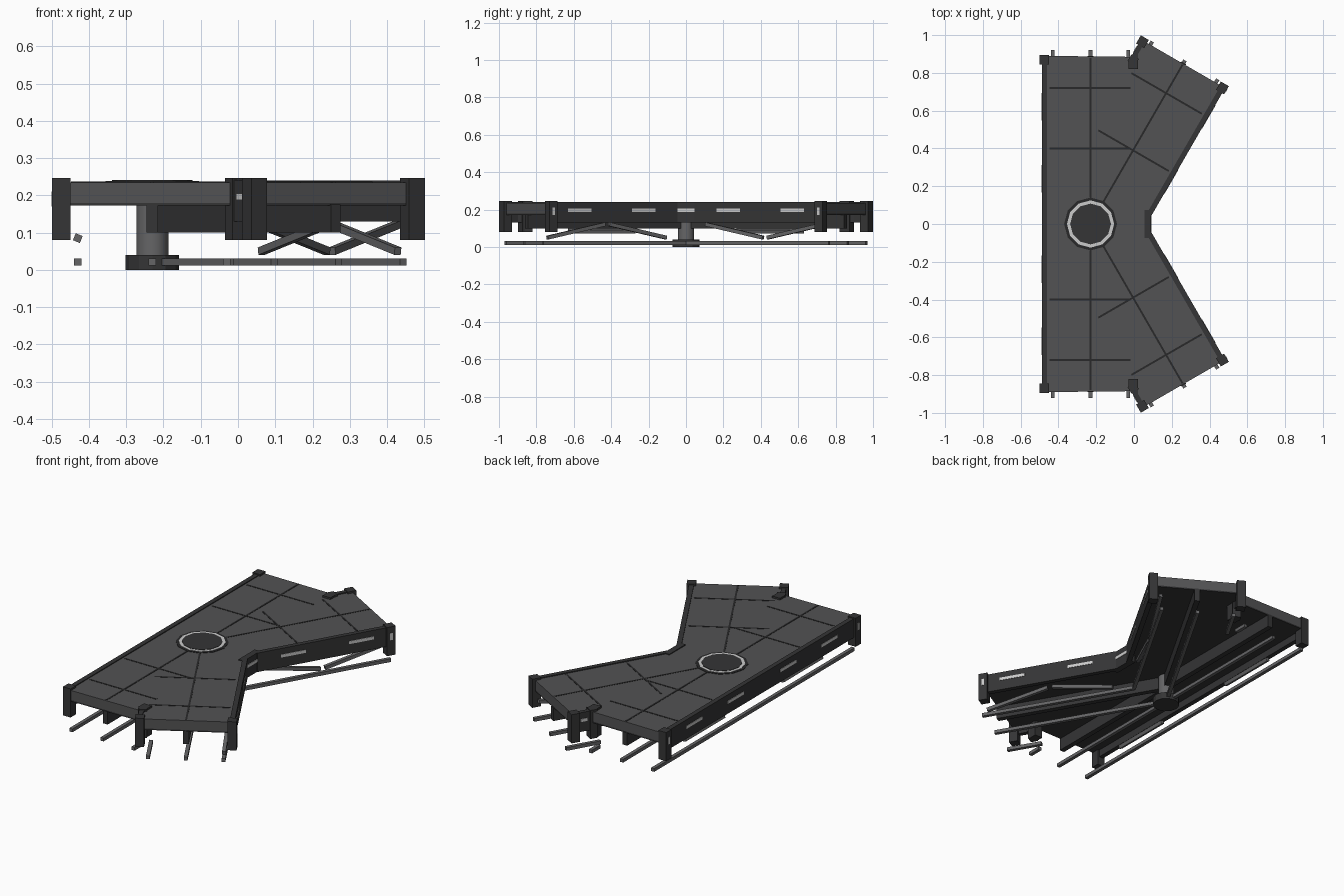
import bpy, bmesh, math
from mathutils import Matrix, Vector

if "Cube" in bpy.data.objects:
    bpy.data.objects.remove(bpy.data.objects["Cube"])


def mat(name, v):
    m = bpy.data.materials.new(name)
    m.diffuse_color = (v, v, v * 1.03, 1)
    m.use_nodes = True
    m.node_tree.nodes["Principled BSDF"].inputs["Base Color"].default_value = m.diffuse_color
    return m


DECK, DARK, BLACK = mat("deck_grey", .085), mat("dark_grey", .035), mat("seam_black", .022)
STEEL, LIGHT = mat("steel", .13), mat("light_strip", .62)
HUB = Vector((-.23, 0, 0))


def finish(bm, name, m):
    bmesh.ops.recalc_face_normals(bm, faces=bm.faces)
    me = bpy.data.meshes.new(name)
    bm.to_mesh(me)
    bm.free()
    me.materials.append(m)
    ob = bpy.data.objects.new(name, me)
    bpy.context.collection.objects.link(ob)
    return ob


def box(name, m, frame, l, w, z, pitch=0, roll=0):
    """Box from (low, high) ranges along the arm, across it and in height."""
    mid = Vector(((l[0] + l[1]) / 2, (w[0] + w[1]) / 2, (z[0] + z[1]) / 2))
    size = (l[1] - l[0], w[1] - w[0], z[1] - z[0], 1)
    rot = Matrix.Rotation(pitch, 4, 'Y') @ Matrix.Rotation(roll, 4, 'X')
    bm = bmesh.new()
    bmesh.ops.create_cube(bm, size=1, matrix=frame @ Matrix.Translation(mid) @ rot @ Matrix.Diagonal(size))
    return finish(bm, name, m)


def cyl(name, m, r, z0, z1, n):
    bm = bmesh.new()
    bmesh.ops.create_cone(bm, cap_ends=True, segments=n, radius1=r, radius2=r, depth=z1 - z0,
                          matrix=Matrix.Translation(HUB + Vector((0, 0, (z0 + z1) / 2))))
    return finish(bm, name, m)


def slab(name, m, pts, z0, z1):
    bm = bmesh.new()
    f = bm.faces.new([bm.verts.new((x, y, z0)) for x, y in pts])
    r = bmesh.ops.extrude_face_region(bm, geom=[f])
    bmesh.ops.translate(bm, vec=(0, 0, z1 - z0), verts=[v for v in r['geom'] if isinstance(v, bmesh.types.BMVert)])
    return finish(bm, name, m)


# Deck: mirrored outline of the two straight and two diagonal arms
half = [(.075, .03), (.47, .727), (.05, .97), (-.005, .885), (-.475, .89)]
outline = half + [(x, -y) for x, y in reversed(half)]
slab("deck", DECK, outline, .18, .235)
slab("deck_underside", DARK, outline, .172, .18)

# Central column with foot and the ring set into the deck
col = cyl("column", STEEL, .043, .04, .175, 16)
for p in col.data.polygons:
    p.use_smooth = len(p.vertices) == 4
cyl("column_foot", DARK, .072, 0, .04, 12)
cyl("hub_collar", BLACK, .14, .23, .237, 12)
cyl("hub_light_ring", LIGHT, .125, .23, .239, 12)
cyl("hub_cover", DARK, .108, .23, .241, 12)

# Arms: local x runs outward from the hub, local +y is the left of that direction
for side in (1, -1):
    for kind, ang in (("straight", 90), ("diagonal", 60)):
        F = Matrix.Translation(HUB) @ Matrix.Rotation(math.radians(ang * side), 4, 'Z')
        diag = kind == "diagonal"
        end = .985 if diag else .89
        o = -side if diag else side       # sign of the exposed long edge

        def b(name, m, l, w, z, **k):
            w = sorted((w[0] * o, w[1] * o))
            return box(f"{kind}_{name}", m, F, l, w, z, **k)

        # Centre girder with its bottom flange
        b("girder", DARK, (.03, end), (-.015, .015), (.1, .175))
        # Seams in the deck
        b("centre_seam", BLACK, (.14, end - .01), (-.005, .005), (.233, .2365))
        for s in ((.45, .8) if diag else (.4, .72)):
            b("cross_seam", BLACK, (s - .005, s + .005), (-.212, .218), (.233, .2365))
        # Side wall and its light strips
        b("side_wall", DARK, (.2 if diag else 0, end - .02), (.23, .257), (.13, .24))
        for s in ((.41, .805) if diag else (.24, .62)):
            b("wall_light", LIGHT, (s - .073, s + .073), (.25, .2595), (.188, .205))
        # Corner posts
        pe = .998 if diag else .895
        b("outer_post", DARK, (pe - .05, pe), (.22, .269), (.08, .246))
        b("post_light", LIGHT, (pe - .033, pe - .017), (.26, .271), (.17, .21))
        if diag:
            b("inner_post", DARK, (pe - .05, pe), (-.269, -.22), (.08, .246))
            b("short_wall", DARK, (.865, pe - .02), (-.257, -.232), (.13, .241))
            b("short_wall_light", LIGHT, (.9, .94), (-.26, -.25), (.188, .205))
            b("notch_post", DARK, (.845, .885), (-.262, -.215), (.08, .246))
        else:
            b("inner_post", DARK, (.82, .865), (-.25, -.2), (.08, .246))
            b("short_wall", DARK, (.82, .9), (-.25, -.225), (.13, .241))
        # Low pipes under the arm
        pl = 1.0 if diag else .92
        b("outer_pipe", STEEL, (.115 if diag else 0, pl), (.19, .21), (.012, .031))
        b("centre_pipe", STEEL, (.03, pl), (-.01, .01), (.012, .031))
        b("inner_pipe", STEEL, (.8 if diag else .84, pl), (-.21, -.19), (.012, .031))
        # Braces: tilted zigzag on the diagonals, level on the straight arms
        if diag:
            t = math.radians(11.5) * side
            b("brace_near", STEEL, (.235, .595), (.19, .21), (.076, .096), pitch=t)
            b("brace_far", STEEL, (.615, .975), (.19, .21), (.076, .096), pitch=-t)
        else:
            b("brace", STEEL, (.27, .63), (.19, .21), (.075, .095), roll=math.radians(22) * side)

# Filler wall where the two diagonal arms meet
box("junction_wall", DARK, Matrix.Identity(4), (.055, .09), (-.075, .075), (.13, .24))
box("junction_light", LIGHT, Matrix.Identity(4), (.08, .093), (-.047, .047), (.188, .205))
